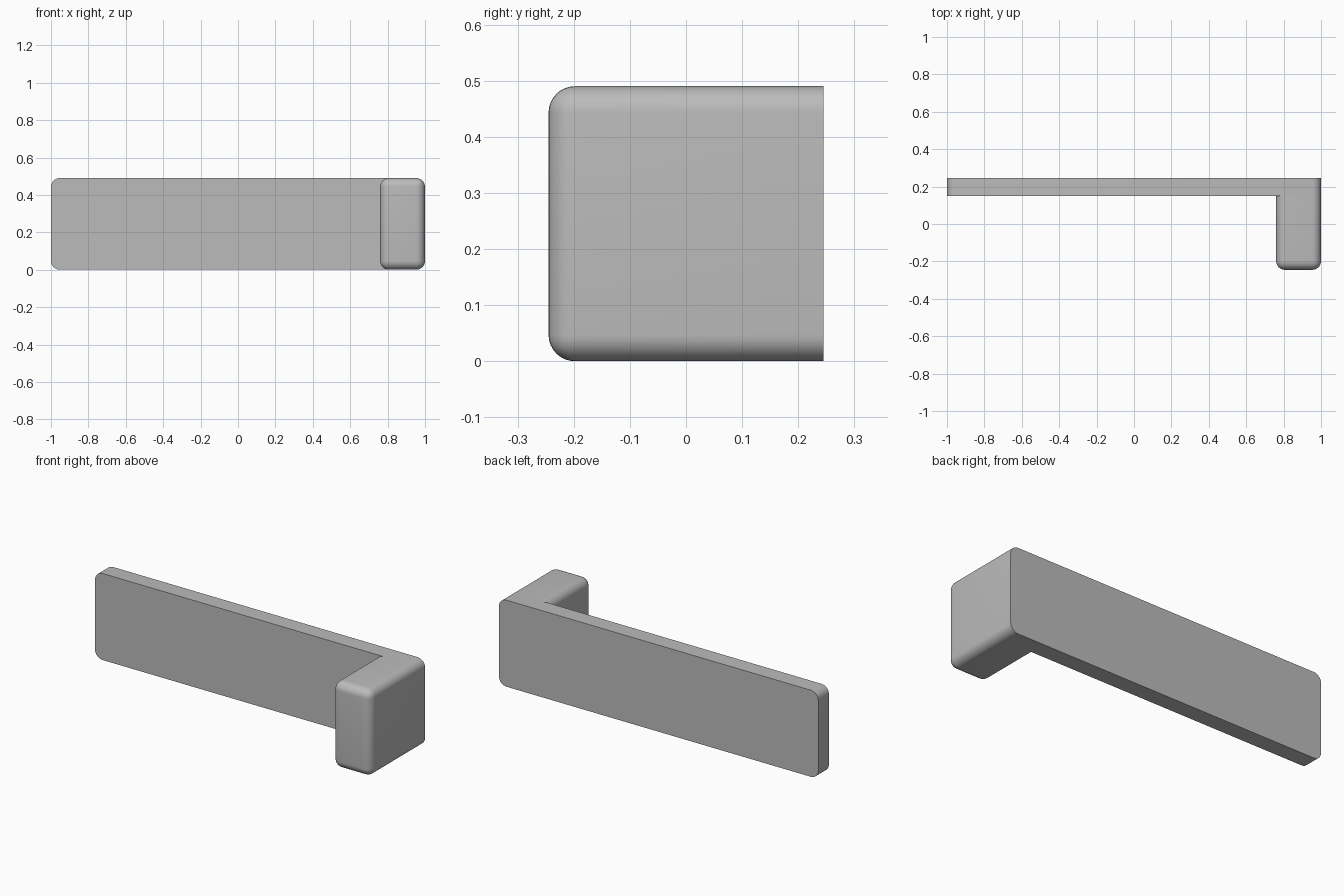
import bpy, bmesh, math
from mathutils import Matrix, Vector

cube = bpy.data.objects.get("Cube")
if cube:
    bpy.data.objects.remove(cube, do_unlink=True)

HEIGHT, RADIUS = 0.49, 0.047
FRONT, STEP, BACK = -0.245, 0.15, 0.245

grey = bpy.data.materials.new("plain_grey")
grey.use_nodes = True
colour = (0.5, 0.5, 0.5, 1)
grey.diffuse_color = colour
grey.node_tree.nodes["Principled BSDF"].inputs["Base Color"].default_value = colour


def rounded_box(name, low, high, round_front):
    """Box with rounded edges along y and, if asked, around its front face."""
    low, high = Vector(low), Vector(high)
    bm = bmesh.new()
    bmesh.ops.create_cube(bm, size=1, matrix=Matrix.Translation((low + high) / 2)
                          @ Matrix.Diagonal((high - low).to_4d()))
    edges = []
    for e in bm.edges:
        a, b = (v.co.y for v in e.verts)
        along_y = abs(a - b) > 0.01
        at_front = max(a, b) < low.y + 0.01
        if along_y or (round_front and at_front):
            edges.append(e)
    bmesh.ops.bevel(bm, geom=edges, offset=RADIUS, offset_type='OFFSET',
                    segments=8, profile=0.5, affect='EDGES', clamp_overlap=True)
    bmesh.ops.recalc_face_normals(bm, faces=bm.faces)
    mesh = bpy.data.meshes.new(name)
    bm.to_mesh(mesh)
    bm.free()
    mesh.materials.append(grey)
    obj = bpy.data.objects.new(name, mesh)
    bpy.context.collection.objects.link(obj)
    bpy.ops.object.select_all(action='DESELECT')
    obj.select_set(True)
    bpy.context.view_layer.objects.active = obj
    bpy.ops.object.shade_smooth_by_angle(angle=math.radians(35))
    return obj


# Long flat plate at the back
rounded_box("back_plate", (-1, STEP, 0), (1, BACK, HEIGHT), False)

# Short block standing forward at the left end, flush with the plate
rounded_box("end_block", (0.76, FRONT, 0), (1, STEP, HEIGHT), True)
